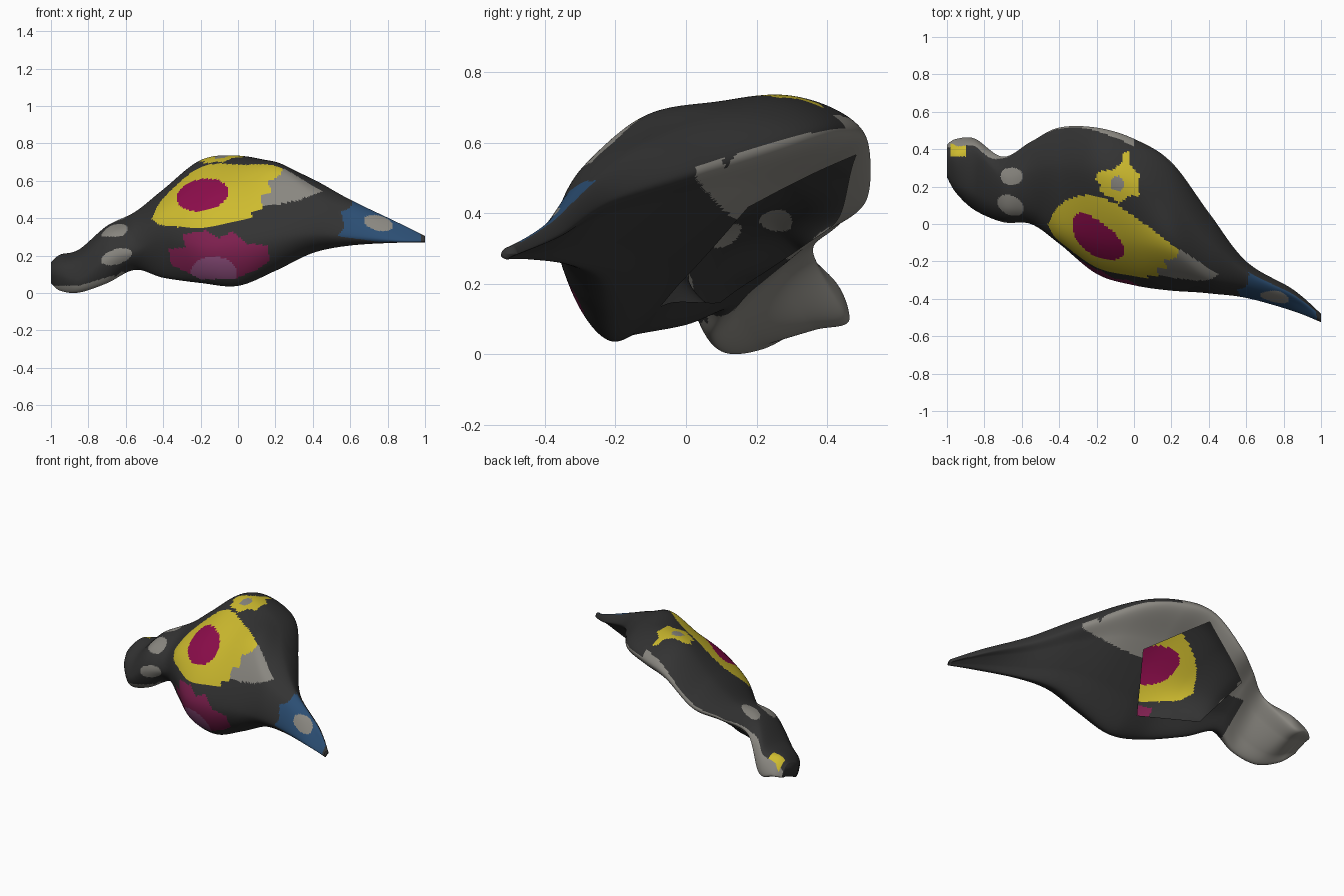
import bpy, bmesh, math
from mathutils import Vector

if "Cube" in bpy.data.objects:
    bpy.data.objects.remove(bpy.data.objects["Cube"])

# Cross-sections along the body: x, then (y, z) of bottom, front, ridge, top, back
SECTIONS = [
    (1.00, -.51, .275, -.525, .285, -.515, .305, -.49, .31, -.48, .29),
    (0.85, -.44, .275, -.465, .29, -.42, .35, -.38, .385, -.35, .35),
    (0.60, -.33, .26, -.395, .31, -.345, .45, -.26, .505, -.20, .45),
    (0.40, -.25, .22, -.37, .32, -.29, .54, -.10, .615, .06, .54),
    (0.20, -.23, .125, -.355, .31, -.15, .66, .12, .70, .33, .62),
    (0.00, -.215, .045, -.325, .28, -.11, .60, .21, .74, .455, .64),
    (-0.20, -.16, .06, -.265, .26, -.09, .535, .27, .715, .515, .61),
    (-0.40, -.02, .09, -.105, .30, -.01, .46, .30, .56, .515, .46),
    (-0.55, .10, .13, .00, .23, .07, .36, .28, .44, .44, .39),
    (-0.70, .07, .06, .01, .19, .08, .32, .25, .365, .36, .30),
    (-0.85, .11, .01, .075, .09, .16, .20, .39, .235, .455, .115),
    (-0.95, .20, .02, .165, .10, .22, .17, .37, .21, .455, .12),
    (-1.00, .28, .06, .25, .11, .28, .15, .37, .17, .425, .11),
]
FACING = Vector((-.83, -1.75, 1.15)).normalized()   # direction the painted side faces

# Corners of the opening in the back
OPENING = [Vector(p) for p in ((-.07, -.04, .12), (-.41, .13, .13), (-.527, .36, .34),
                               (-.20, .44, .60), (.05, .124, .457))]

# Painted outlines: (x, z) seen from the front, (x, y) from above, (y, z) from the side
BIG_PATCH = [(-.46, .40), (-.43, .8), (.2, .8), (.24, .67), (.23, .64), (.16, .60), (.18, .55),
             (.12, .52), (.13, .46), (.07, .44), (.08, .41), (-.10, .37), (-.25, .35), (-.42, .37)]
BIG_LIMIT = [(-.48, -.5), (-.46, .0), (-.42, .08), (-.36, .13), (-.28, .155), (-.2, .15),
             (-.1, .11), (0, .04), (.1, -.03), (.2, -.11), (.46, -.26), (.46, -.5)]
WEDGE = [(.10, .46), (.10, .55), (.14, .8), (.23, .8), (.25, .67), (.45, .55), (.32, .50)]
LOW_FLOWER = [(-.36, .16), (-.37, .24), (-.28, .25), (-.30, .32), (-.17, .34), (-.10, .30),
              (-.03, .335), (.05, .27), (.16, .26), (.17, .18), (.10, .13), (-.02, .08),
              (-.20, .08), (-.30, .13)]
BEAK_PATCH = [(.53, .31), (.57, .36), (.55, .44), (.60, .46), (.65, .6), (.97, .36),
              (.98, .28), (.75, .28)]
TOP_FLOWER = [(-.21, .24), (-.19, .28), (-.11, .29), (-.06, .33), (-.06, .38), (-.02, .39),
              (-.02, .32), (0, .29), (.03, .27), (.02, .21), (.03, .15), (-.03, .15),
              (-.08, .11), (-.13, .15), (-.19, .17), (-.18, .21)]
BACK_RIM = [(.02, .60), (.10, .61), (.11, .53), (.20, .65), (.45, .69), (.58, .68), (.58, .4),
            (.40, .22), (.28, .28), (.10, .42), (.03, .50)]


def catmull(a, b, c, d, t):
    return 0.5 * (2 * b + (c - a) * t + (2 * a - 5 * b + 4 * c - d) * t * t
                  + (3 * b - a - 3 * c + d) * t ** 3)


def smooth_path(pts, steps, closed):
    n, out = len(pts), []
    for i in range(n if closed else n - 1):
        ids = [i - 1, i, i + 1, i + 2]
        ids = [k % n if closed else min(max(k, 0), n - 1) for k in ids]
        out += [catmull(*(pts[k] for k in ids), s / steps) for s in range(steps)]
    return out if closed else out + [pts[-1]]


def inside(u, v, poly):
    hit = False
    for (a, b), (c, d) in zip(poly, poly[1:] + poly[:1]):
        if (b > v) != (d > v) and u < a + (c - a) * (v - b) / (d - b):
            hit = not hit
    return hit


def oval(u, v, cu, cv, ru, rv, turn=0):
    c, s = math.cos(turn), math.sin(turn)
    du, dv = u - cu, v - cv
    return ((du * c + dv * s) / ru) ** 2 + ((dv * c - du * s) / rv) ** 2 < 1


COLORS = [("charcoal", (.033, .033, .033)), ("yellow", (.62, .50, .028)),
          ("crimson", (.27, .004, .072)), ("berry", (.21, .014, .078)),
          ("mauve", (.25, .07, .19)), ("blue", (.024, .075, .17)), ("grey", (.25, .24, .215))]
CHARCOAL, YELLOW, CRIMSON, BERRY, MAUVE, BLUE, GREY = range(7)


def paint(p, n):
    x, y, z = p
    side = n.dot(FACING)
    # spots on the neck: back, upper and front
    if n.z > 0 and z > .28 and (oval(x, y, -.655, .255, .06, .047)
                                or oval(x, y, -.66, .10, .075, .05, -.5)):
        return GREY
    if side > .2 and y < .13 and z < .28 and oval(x, z, -.65, .20, .085, .04, .3):
        return GREY
    if side > -.05:
        # top flower and tail mark
        if n.z > 0:
            if oval(x, y, -.09, .215, .035, .042):
                return GREY
            if z > .5 and inside(x, y, TOP_FLOWER):
                return YELLOW
            if abs(x + .94) < .042 and abs(y - .395) < .034:
                return YELLOW
        # large disc with its centre and pointed wedge
        if z > .33 and inside(x, y, BIG_LIMIT):
            if oval(x, z, -.19, .53, .14, .085, .2):
                return CRIMSON
            if inside(x, z, BIG_PATCH):
                return YELLOW
            if inside(x, z, WEDGE):
                return GREY
        # lower flower
        if y < .1 and inside(x, z, LOW_FLOWER):
            return MAUVE if oval(x, z, -.13, .11, .125, .09) else BERRY
        # beak
        if inside(x, z, BEAK_PATCH):
            return GREY if oval(x, z, .75, .38, .08, .04, -.25) else BLUE
        # tail underside edge
        if x < -.66 and (z < .045 + .3 * max(0, x + .85) or (y > .41 and z < .17)):
            return GREY
    else:
        # pale rim of the back and the tail underside
        rise = .243 * x + .346 * y + .906 * z
        if x < -.45 and -.82 * x + .574 * y > .5 + .54 * (rise + .1):
            return GREY
        if side < -.1 and inside(y, z, BACK_RIM) and (x < 0 or n.z < .35):
            return GREY
    return CHARCOAL


# Body shell lofted through the sections
controls = []
for s in SECTIONS:
    ring = [Vector((s[0], s[k], s[k + 1])) for k in range(1, 11, 2)]
    ring += [ring[4].lerp(ring[0], f) for f in (.3, .7)]
    controls.append(ring)
lines = [smooth_path([r[k] for r in controls], 26, False) for k in range(7)]
rings = [smooth_path([ln[i] for ln in lines], 26, True) for i in range(len(lines[0]))]

bm = bmesh.new()
grid = [[bm.verts.new(p) for p in r] for r in rings]
for a, b in zip(grid, grid[1:]):
    for j in range(len(a)):
        k = (j + 1) % len(a)
        bm.faces.new((a[j], a[k], b[k], b[j]))
bm.faces.new(grid[0])
bm.faces.new(grid[-1])
bmesh.ops.recalc_face_normals(bm, faces=bm.faces[:])
if bm.calc_volume(signed=True) < 0:
    bmesh.ops.reverse_faces(bm, faces=bm.faces[:])
bm.normal_update()

# Cut the straight-sided opening through the back only
centre = sum(OPENING, Vector()) / len(OPENING)
walls = []
for a, b in zip(OPENING, OPENING[1:] + OPENING[:1]):
    out = (b - a).cross(FACING).normalized()
    if out.dot(centre - a) > 0:
        out = -out
    walls.append((a, out))
for co, no in walls:
    back = [f for f in bm.faces if f.normal.dot(FACING) < -.1]
    parts = {e for f in back for e in f.edges} | {v for f in back for v in f.verts}
    bmesh.ops.bisect_plane(bm, geom=back + list(parts), dist=1e-5, plane_co=co, plane_no=no)
    bm.normal_update()
doomed = [f for f in bm.faces if f.normal.dot(FACING) < -.1
          and all((f.calc_center_median() - co).dot(no) < 0 for co, no in walls)]
bmesh.ops.delete(bm, geom=doomed, context='FACES')

# Paint the faces and rest the body on the ground
for f in bm.faces:
    f.smooth = True
    f.material_index = paint(f.calc_center_median(), f.normal)
low = min(v.co.z for v in bm.verts)
for v in bm.verts:
    v.co.z -= low

mesh = bpy.data.meshes.new("painted_bird_body")
bm.to_mesh(mesh)
bm.free()
for name, rgb in COLORS:
    mat = bpy.data.materials.new(name)
    mat.diffuse_color = (*rgb, 1)
    mat.use_nodes = True
    mat.node_tree.nodes["Principled BSDF"].inputs["Base Color"].default_value = mat.diffuse_color
    mesh.materials.append(mat)
body = bpy.data.objects.new("painted_bird_body", mesh)
bpy.context.collection.objects.link(body)
